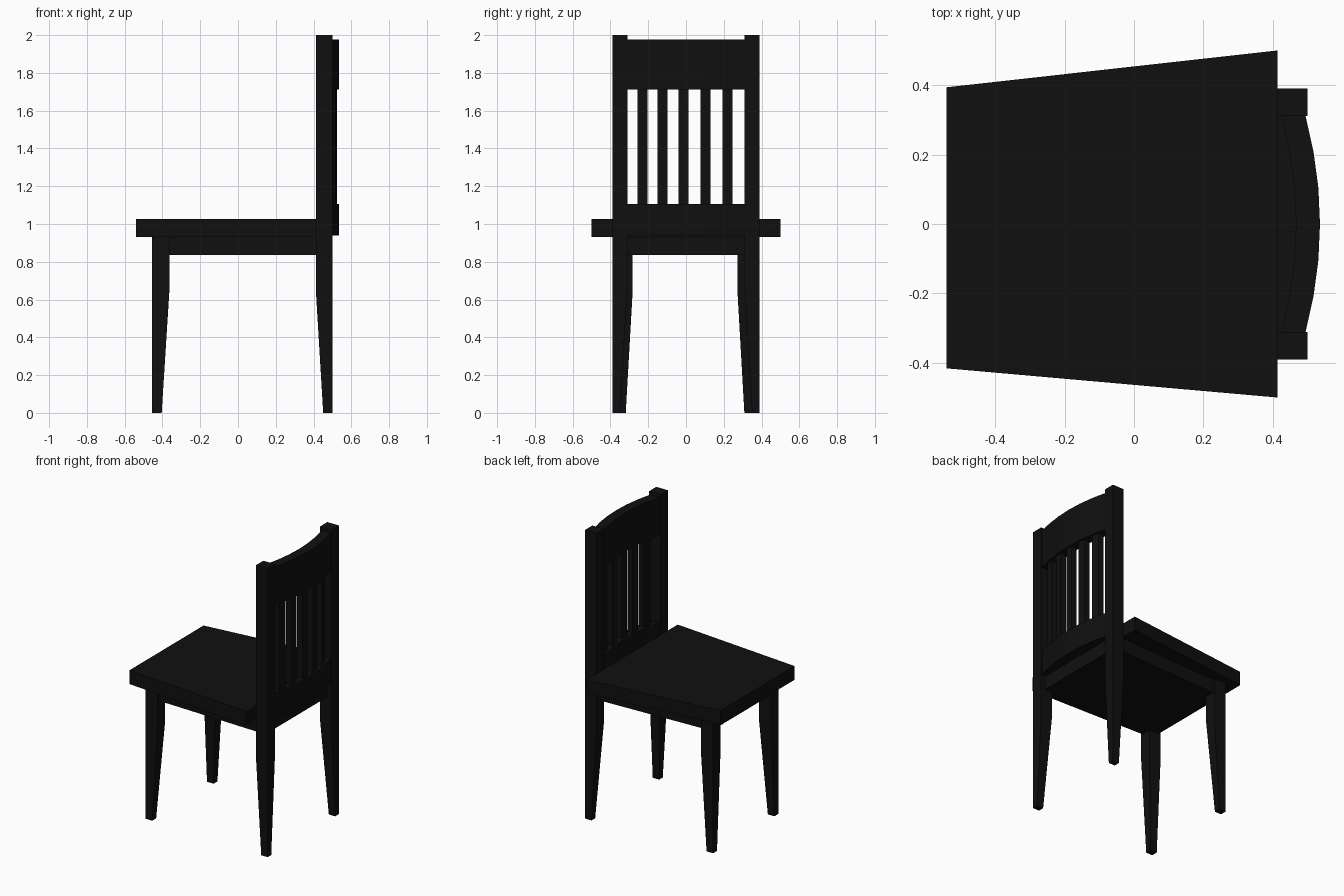
import bpy, bmesh, math

if "Cube" in bpy.data.objects:
    bpy.data.objects.remove(bpy.data.objects["Cube"])

mat = bpy.data.materials.new("black_paint")
mat.diffuse_color = (0.005, 0.005, 0.005, 1)
mat.use_nodes = True
mat.node_tree.nodes["Principled BSDF"].inputs["Base Color"].default_value = mat.diffuse_color


def loft(name, rings):
    """Solid through a stack of equal-length rings of 3D points."""
    bm = bmesh.new()
    vs = [[bm.verts.new(p) for p in r] for r in rings]
    n = len(rings[0])
    for a, b in zip(vs, vs[1:]):
        for i in range(n):
            j = (i + 1) % n
            bm.faces.new((a[i], a[j], b[j], b[i]))
    bm.faces.new(vs[0][::-1])
    bm.faces.new(vs[-1])
    bmesh.ops.recalc_face_normals(bm, faces=bm.faces)
    me = bpy.data.meshes.new(name)
    bm.to_mesh(me)
    bm.free()
    me.materials.append(mat)
    ob = bpy.data.objects.new(name, me)
    bpy.context.collection.objects.link(ob)
    return ob


def prism(name, outline, z0, z1):
    return loft(name, [[(x, y, z) for x, y in outline] for z in (z0, z1)])


def rect(x0, x1, y0, y1, z):
    return [(x0, y0, z), (x1, y0, z), (x1, y1, z), (x0, y1, z)]


# seat board and the apron block under it
prism("seat", [(-0.54, -0.416), (0.413, -0.5), (0.413, 0.5), (-0.54, 0.394)], 0.931, 1.027)
prism("apron", [(-0.43, -0.345), (0.47, -0.372), (0.47, 0.372), (-0.43, 0.335)], 0.836, 0.931)

# legs taper on their inner sides only; back legs run up as posts
for side, s in (("left", -1), ("right", 1)):
    o = -0.005
    loft("front_leg_" + side, [
        rect(-0.454, -0.404, o + s * 0.314, o + s * 0.357, 0),
        rect(-0.454, -0.363, o + s * 0.277, o + s * 0.357, 0.65),
        rect(-0.454, -0.363, o + s * 0.277, o + s * 0.357, 0.931)])
    loft("back_post_" + side, [
        rect(0.451, 0.5, s * 0.35, s * 0.39, 0),
        rect(0.412, 0.5, s * 0.311, s * 0.39, 0.65),
        rect(0.412, 0.5, s * 0.311, s * 0.39, 2.0)])


# curved back rails
def bow(y):
    return -0.43 * y * y


ys = [-0.311 + 0.622 * i / 6 for i in range(7)]
rail = [(0.467 + bow(y), y) for y in ys] + [(0.536 + bow(y), y) for y in reversed(ys)]
prism("lower_back_rail", rail, 0.938, 1.107)
prism("upper_back_rail", rail, 1.713, 1.977)

# slats follow the curve of the rails
for i, y in enumerate((-0.23, -0.124, -0.013, 0.103, 0.219)):
    x, a, b = 0.502 + bow(y), y - 0.026, y + 0.026
    da, db = bow(a) - bow(y), bow(b) - bow(y)
    prism("back_slat_%d" % (i + 1),
          [(x - 0.021 + da, a), (x + 0.021 + da, a), (x + 0.021 + db, b), (x - 0.021 + db, b)],
          1.09, 1.73)
